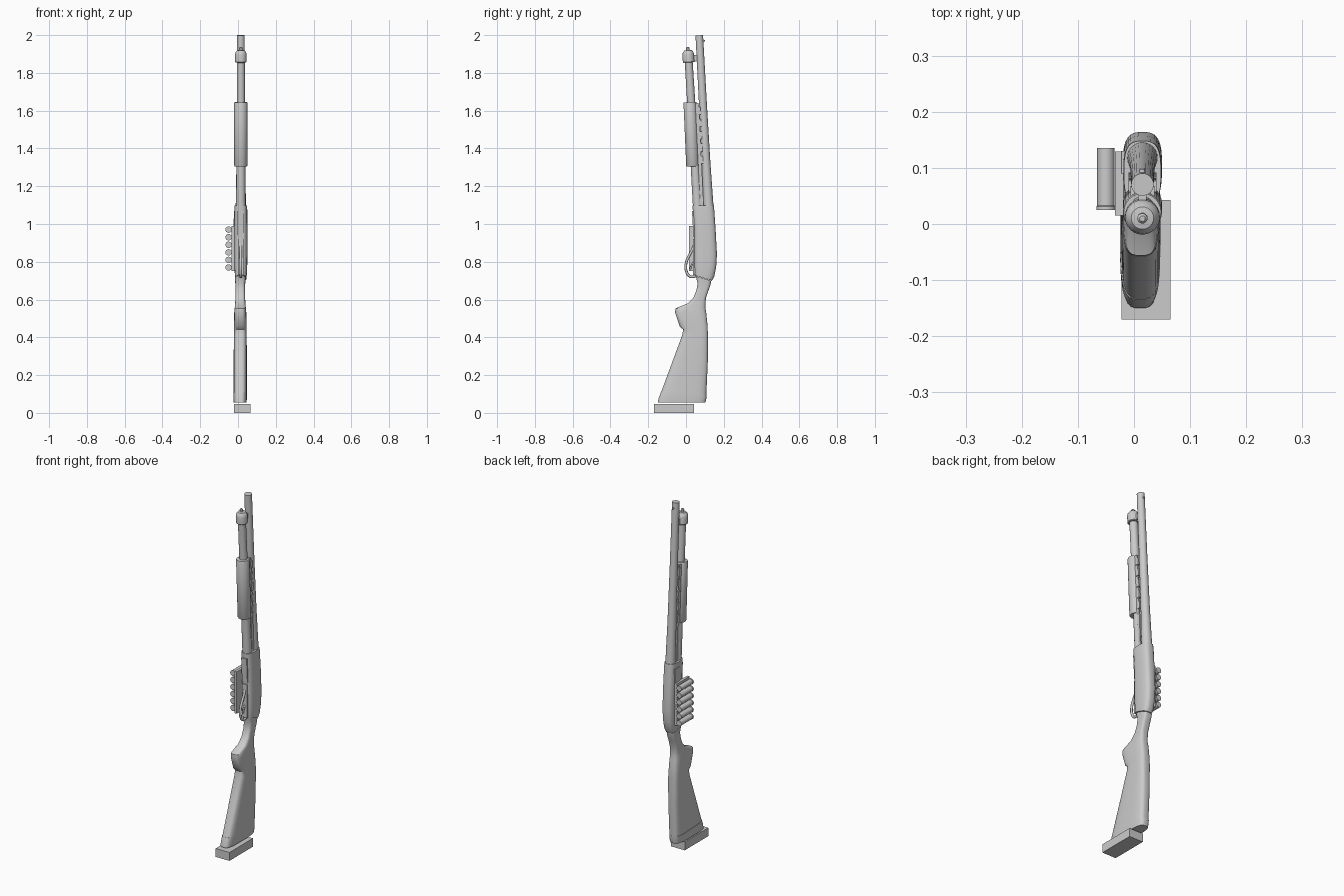
import bpy, bmesh, math
from mathutils import Vector, Matrix

cube = bpy.data.objects.get("Cube")
if cube:
    bpy.data.objects.remove(cube)

CX = 0.015  # centre plane of the gun

grey = bpy.data.materials.new("plain_grey")
grey.use_nodes = True
colour = (0.6, 0.6, 0.6, 1)
grey.diffuse_color = colour
grey.node_tree.nodes["Principled BSDF"].inputs["Base Color"].default_value = colour


def finish(name, bm, angle=35):
    bmesh.ops.recalc_face_normals(bm, faces=bm.faces)
    for f in bm.faces:
        f.smooth = True
    me = bpy.data.meshes.new(name)
    bm.to_mesh(me)
    bm.free()
    me.set_sharp_from_angle(angle=math.radians(angle))
    me.materials.append(grey)
    ob = bpy.data.objects.new(name, me)
    bpy.context.collection.objects.link(ob)
    return ob


def skin(name, rings):
    bm = bmesh.new()
    loops = [[bm.verts.new(p) for p in ring] for ring in rings]
    n = len(loops[0])
    for a, b in zip(loops, loops[1:]):
        for i in range(n):
            j = (i + 1) % n
            bm.faces.new((a[i], a[j], b[j], b[i]))
    bm.faces.new(loops[0])
    bm.faces.new(loops[-1])
    return finish(name, bm)


def loft(name, sections, power, cx=CX, sides=32):
    """Rounded-box sections: z, front y, back y, half width, slope."""
    rings = []
    for z, yf, yb, hw, slope in sections:
        ring = []
        for i in range(sides):
            a = 2 * math.pi * (i + 0.5) / sides
            c, s = math.cos(a), math.sin(a)
            u = math.copysign(abs(c) ** (2 / power), c)
            v = math.copysign(abs(s) ** (2 / power), s)
            dy = v * (yb - yf) / 2
            ring.append((cx + u * hw, (yf + yb) / 2 + dy, z + slope * dy))
        rings.append(ring)
    return skin(name, rings)


def lathe(name, start, end, profile, sides=24):
    """Turned part; profile holds (fraction along the axis, radius)."""
    start, end = Vector(start), Vector(end)
    turn = (end - start).to_track_quat('Z', 'Y')
    rings = []
    for t, r in profile:
        rings.append([start.lerp(end, t) + turn @ Vector((
            r * math.cos(2 * math.pi * i / sides),
            r * math.sin(2 * math.pi * i / sides), 0)) for i in range(sides)])
    return skin(name, rings)


def beam(name, start, end, wx, wy):
    start, end = Vector(start), Vector(end)
    corners = [(-1, -1), (1, -1), (1, 1), (-1, 1)]
    return skin(name, [[p + Vector((i * wx / 2, j * wy / 2, 0)) for i, j in corners]
                       for p in (start, end)])


def wire(name, points, radius, closed=False):
    cu = bpy.data.curves.new(name, 'CURVE')
    cu.dimensions = '3D'
    cu.bevel_depth = radius
    cu.bevel_resolution = 2
    cu.use_fill_caps = True
    sp = cu.splines.new('BEZIER')
    sp.bezier_points.add(len(points) - 1)
    for bp, (y, z) in zip(sp.bezier_points, points):
        bp.co = (CX, y, z)
        bp.handle_left_type = bp.handle_right_type = 'AUTO'
    sp.use_cyclic_u = closed
    sp.resolution_u = 6
    cu.materials.append(grey)
    ob = bpy.data.objects.new(name, cu)
    bpy.context.collection.objects.link(ob)


def tube_y(z):    # magazine tube axis
    return 0.061 - 0.0615 * (z - 1.1)


def barrel_y(z):  # barrel axis
    return 0.118 - 0.053 * (z - 1.1)


# Barrel, bead and lug
lathe("barrel", (CX, barrel_y(1.05), 1.05), (CX, barrel_y(2), 1.999),
      [(0, 0.028), (0.06, 0.027), (0.3, 0.023), (0.6, 0.021), (1, 0.02)])
lathe("bead_sight", (CX, barrel_y(1.97) + 0.015, 1.97), (CX, barrel_y(1.97) + 0.028, 1.97),
      [(0, 0.005), (0.8, 0.005), (1, 0.003)], 12)
beam("barrel_lug", (CX, 0.045, 1.86), (CX, 0.043, 1.895), 0.014, 0.045)

# Magazine tube and its cap
lathe("magazine_tube", (CX, tube_y(1.07), 1.07), (CX, tube_y(1.87), 1.87),
      [(0, 0.025), (0.2, 0.024), (0.5, 0.022), (1, 0.021)])
lathe("magazine_cap", (CX, tube_y(1.855), 1.855), (CX, tube_y(1.937), 1.937),
      [(0, 0.027), (0.04, 0.031), (0.5, 0.031), (0.66, 0.028), (0.78, 0.02),
       (0.8, 0.009), (0.94, 0.009), (1, 0.005)])

# Sliding fore-end with rear cheeks and action bars
lathe("fore_end", (CX, tube_y(1.305) - 0.012, 1.305), (CX, tube_y(1.645) - 0.006, 1.645),
      [(0, 0.032), (0.015, 0.035), (0.985, 0.035), (1, 0.033)])
for side, label in ((-1, "right"), (1, "left")):
    x = CX + side * 0.018
    beam("action_bar_" + label, (x, 0.085, 1.09), (x, 0.058, 1.64), 0.007, 0.018)
    for k in range(5):
        z = 1.32 + 0.065 * k
        y = 0.083 - 0.05 * (z - 1.3)
        beam("fore_end_rib_" + label, (x, y, z), (x, y - 0.002, z + 0.04), 0.014, 0.02)

# Receiver
loft("receiver", [
    (0.714, 0.047, 0.138, 0.030, -0.3),
    (0.735, 0.045, 0.150, 0.032, -0.25),
    (0.780, 0.044, 0.160, 0.034, -0.1),
    (0.840, 0.044, 0.164, 0.035, 0),
    (0.970, 0.043, 0.157, 0.035, 0),
    (1.085, 0.035, 0.149, 0.034, 0),
    (1.098, 0.034, 0.148, 0.033, 0)], 3)
beam("loading_gate", (CX, 0.044, 0.93), (CX, 0.036, 1.07), 0.034, 0.009)
beam("ejection_port_cover", (CX - 0.035, 0.11, 0.99), (CX - 0.034, 0.11, 1.07), 0.006, 0.04)

# Trigger guard and trigger
wire("trigger_guard", [(0.056, 0.725), (0.022, 0.722), (0.002, 0.75), (0.001, 0.795),
                       (0.016, 0.83), (0.038, 0.875), (0.052, 0.92)], 0.007)
wire("trigger", [(0.05, 0.81), (0.034, 0.79), (0.022, 0.76)], 0.005)
beam("guard_plate", (CX, 0.044, 0.73), (CX, 0.044, 0.92), 0.03, 0.014)

# Side shell carrier with six shells
beam("shell_carrier", (-0.026, 0.072, 0.75), (-0.026, 0.072, 0.99), 0.015, 0.114)
for k in range(6):
    z = 0.77 + 0.04 * k
    lathe("shell_%d" % (k + 1), (-0.05, 0.025, z), (-0.05, 0.135, z),
          [(0, 0.017), (0.06, 0.017), (0.07, 0.0155), (1, 0.0155)], 16)

# Stock with pistol grip, and butt pad
loft("stock", [
    (0.712, 0.052, 0.134, 0.028, -0.3),
    (0.680, 0.061, 0.129, 0.026, -0.15),
    (0.653, 0.056, 0.121, 0.025, 0),
    (0.611, 0.040, 0.106, 0.026, 0),
    (0.579, 0.008, 0.103, 0.027, 0),
    (0.553, -0.056, 0.103, 0.030, 0),
    (0.532, -0.058, 0.107, 0.032, 0),
    (0.458, -0.034, 0.115, 0.033, 0),
    (0.442, -0.016, 0.115, 0.033, 0),
    (0.415, -0.019, 0.116, 0.034, 0),
    (0.280, -0.069, 0.116, 0.035, 0),
    (0.103, -0.133, 0.108, 0.035, -0.04)], 3.6, 0.012)
loft("butt_pad", [
    (0.103, -0.134, 0.109, 0.036, -0.04),
    (0.075, -0.146, 0.108, 0.036, 0),
    (0.055, -0.150, 0.103, 0.034, 0)], 3.6, 0.011)

# Loose base block under the butt
beam("base_block", (0.0215, -0.064, 0), (0.0215, -0.064, 0.048), 0.087, 0.213)
